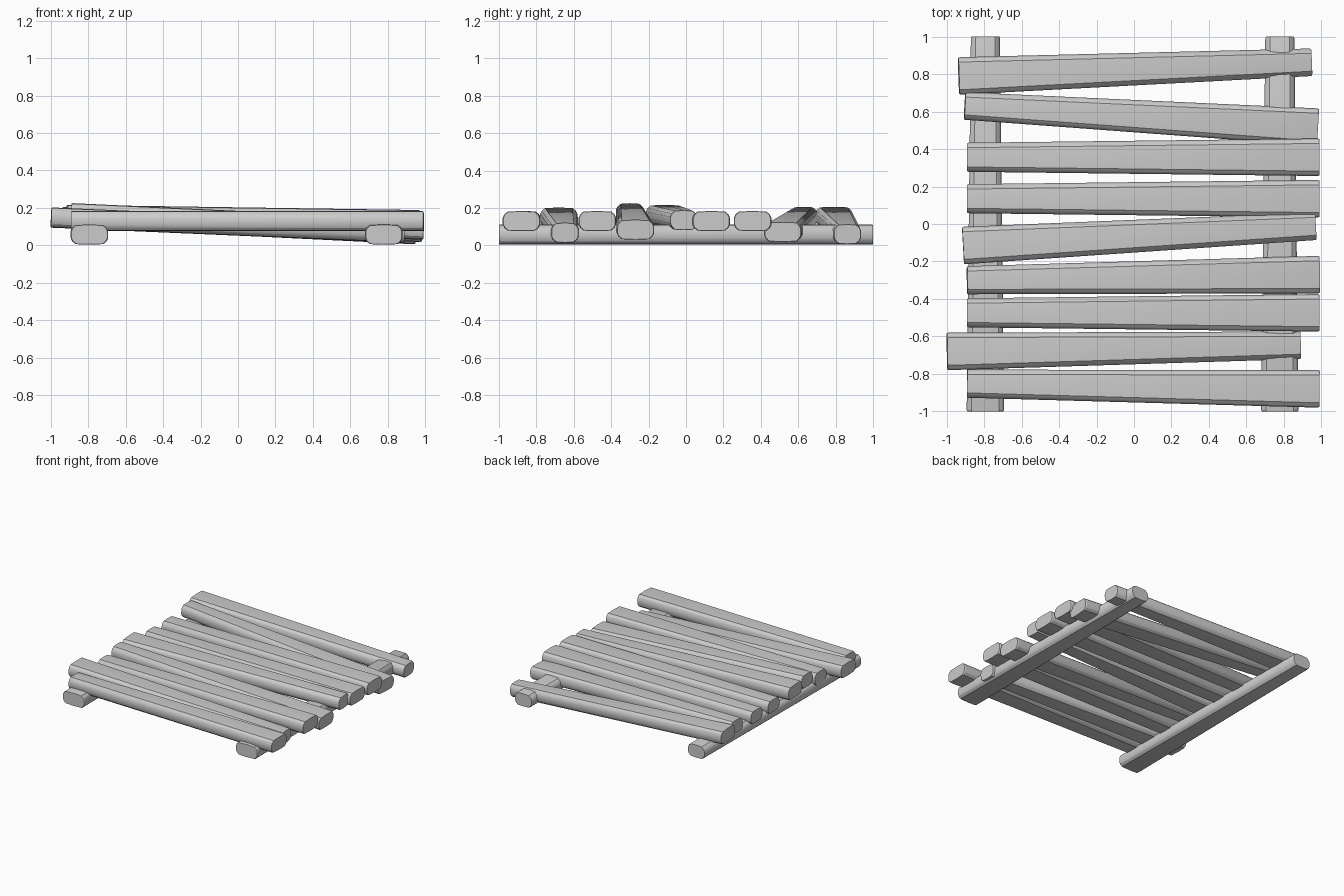
import bpy
from mathutils import Vector

if "Cube" in bpy.data.objects:
    bpy.data.objects.remove(bpy.data.objects["Cube"])

HALF_H = 0.054


def section(half_w):
    """Chamfered, slightly bulging timber cross-section (across, up)."""
    w, h = half_w, HALF_H
    q = [(w, 0.018), (w - 0.008, 0.036), (w - 0.026, h - 0.003)]
    right = [(x, -z) for x, z in reversed(q)] + q
    left = [(-x, -z) for x, z in reversed(right)]
    left = [(-x, z) for x, z in reversed(right)]
    return right + [(0, h)] + left + [(0, -h)]


def timber(name, a, b, wa, wb):
    """Tapered beam from a to b with softened ends."""
    a, b = Vector(a), Vector(b)
    d = (b - a).normalized()
    side = Vector((0, 0, 1)).cross(d).normalized()
    up = d.cross(side)
    length = (b - a).length
    verts, faces = [], []
    for t, s in ((0, 0.955), (0.008, 1), (length - 0.008, 1), (length, 0.955)):
        w = wa + (wb - wa) * t / length
        for x, z in section(w / 2):
            verts.append(a + d * t + side * x * s + up * z * s)
    n = len(section(0.1))
    for r in range(3):
        for i in range(n):
            j = (i + 1) % n
            faces.append((r*n + i, r*n + j, (r+1)*n + j, (r+1)*n + i))
    faces.append(tuple(reversed(range(n))))
    faces.append(tuple(range(3*n, 4*n)))
    me = bpy.data.meshes.new(name)
    me.from_pydata(verts, [], faces)
    me.update()
    ob = bpy.data.objects.new(name, me)
    bpy.context.collection.objects.link(ob)
    bpy.context.view_layer.objects.active = ob
    for o in bpy.data.objects:
        o.select_set(o == ob)
    # outward normals, flat faces
    bpy.ops.object.mode_set(mode='EDIT')
    bpy.ops.mesh.select_all(action='SELECT')
    bpy.ops.mesh.normals_make_consistent(inside=False)
    bpy.ops.object.mode_set(mode='OBJECT')
    bpy.ops.object.shade_smooth_by_angle(angle=0.45)


# Two supporting rails, wide end at the front
timber("left_rail", (-0.793, -1, 0.058), (-0.793, 1, 0.058), 0.20, 0.155)
timber("right_rail", (0.778, -1, 0.058), (0.778, 1, 0.058), 0.20, 0.155)

# Crooked planks: left x, y, z, width; right x, y, z, width
planks = [
    (-0.935, 0.79, 0.153, 0.20, 0.947, 0.863, 0.060, 0.147),
    (-0.903, 0.63, 0.153, 0.147, 0.98, 0.517, 0.072, 0.20),
    (-0.89, 0.356, 0.13, 0.155, 0.99, 0.356, 0.13, 0.20),
    (-0.89, 0.135, 0.13, 0.155, 0.99, 0.135, 0.13, 0.20),
    (-0.912, -0.115, 0.163, 0.20, 0.97, -0.012, 0.135, 0.147),
    (-0.89, -0.30, 0.172, 0.15, 0.99, -0.27, 0.084, 0.20),
    (-0.89, -0.474, 0.13, 0.155, 0.99, -0.474, 0.13, 0.20),
    (-0.997, -0.68, 0.149, 0.20, 0.888, -0.647, 0.068, 0.147),
    (-0.89, -0.852, 0.13, 0.15, 0.99, -0.88, 0.13, 0.20),
]
for i, (x0, y0, z0, w0, x1, y1, z1, w1) in enumerate(planks, 1):
    timber(f"plank_{i}", (x0, y0, z0), (x1, y1, z1), w0, w1)
